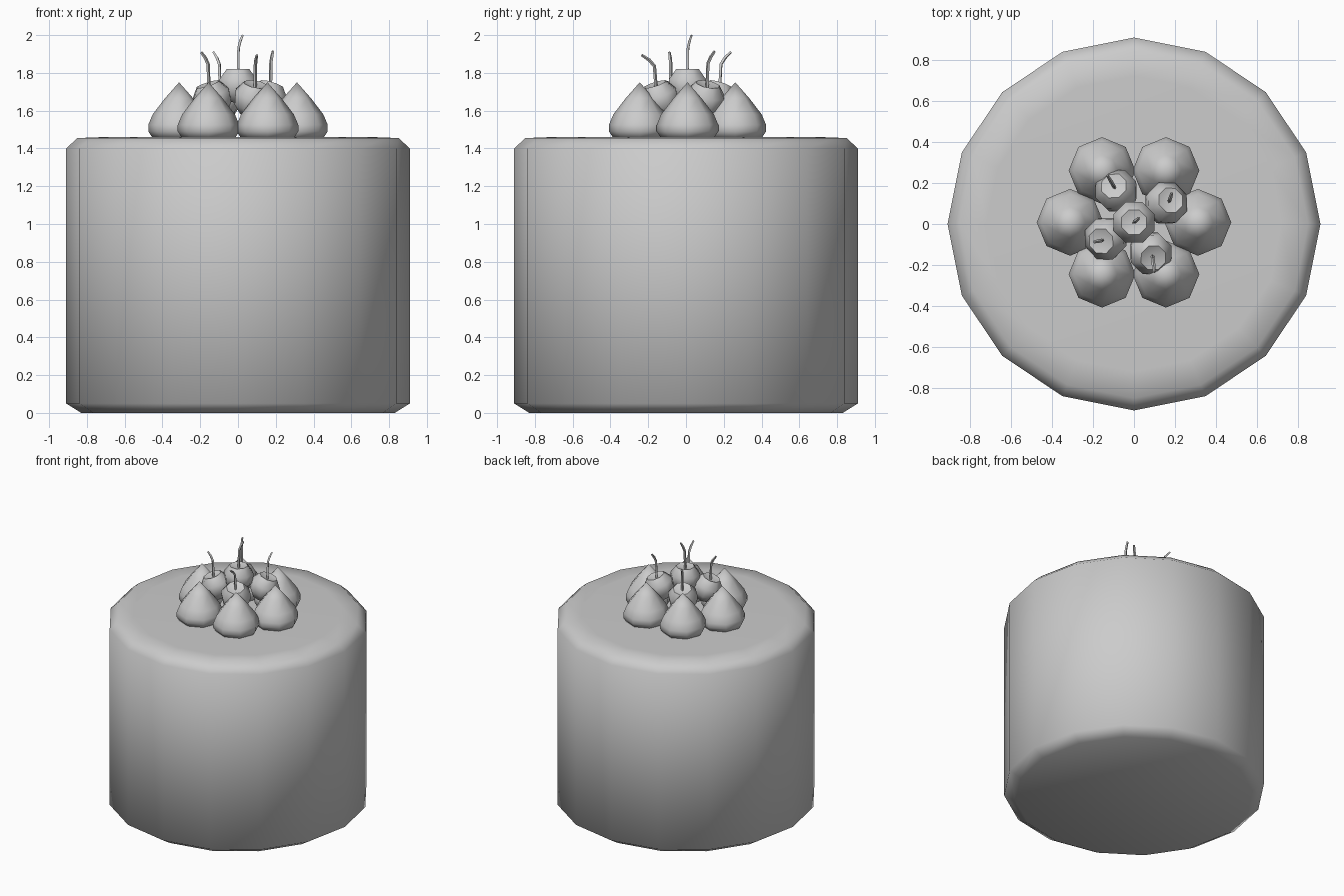
import bpy
import math
from mathutils import Vector, Matrix

cube = bpy.data.objects.get("Cube")
if cube:
    bpy.data.objects.remove(cube, do_unlink=True)

grey = bpy.data.materials.new("plain grey")
grey.use_nodes = True
COLOUR = (0.6, 0.6, 0.6, 1)
grey.diffuse_color = COLOUR
grey.node_tree.nodes["Principled BSDF"].inputs["Base Color"].default_value = COLOUR


def finish(name, data, matrix, angle):
    """Link an object, colour it and shade it smooth by angle."""
    obj = bpy.data.objects.new(name, data)
    bpy.context.collection.objects.link(obj)
    obj.matrix_world = matrix
    data.materials.append(grey)
    bpy.ops.object.select_all(action='DESELECT')
    obj.select_set(True)
    bpy.context.view_layer.objects.active = obj
    bpy.ops.object.shade_smooth_by_angle(angle=math.radians(angle))
    return obj


def lathe(name, profile, sides, matrix, angle=60, phase=0.0):
    """Spin (radius, height) points, listed from the bottom up, into a solid."""
    verts, faces, rings = [], [], []
    for r, z in profile:
        count = sides if r > 0 else 1
        rings.append([len(verts) + i for i in range(count)])
        for i in range(count):
            a = phase + math.tau * i / sides
            verts.append((r * math.cos(a), r * math.sin(a), z))
    for low, high in zip(rings, rings[1:]):
        for i in range(sides):
            j = (i + 1) % sides
            if len(low) == 1:
                faces.append((low[0], high[j], high[i]))
            elif len(high) == 1:
                faces.append((low[i], low[j], high[0]))
            else:
                faces.append((low[i], low[j], high[j], high[i]))
    if len(rings[0]) > 1:
        faces.append(rings[0][::-1])
    if len(rings[-1]) > 1:
        faces.append(rings[-1])
    mesh = bpy.data.meshes.new(name)
    mesh.from_pydata(verts, [], faces)
    return finish(name, mesh, matrix, angle)


def stem(name, base, tip):
    """Thin tapered stalk that rises straight and then bends to its tip."""
    base, tip = Vector(base), Vector(tip)
    bend = base + Vector((0, 0, 0.55 * (tip.z - base.z))) + 0.12 * (tip - base)
    curve = bpy.data.curves.new(name, 'CURVE')
    curve.dimensions = '3D'
    curve.bevel_depth = 0.009
    curve.bevel_resolution = 0
    curve.use_fill_caps = True
    spline = curve.splines.new('POLY')
    path = [base, base.lerp(bend, 0.5), bend, bend.lerp(tip, 0.4) + Vector((0, 0, 0.008)), tip]
    spline.points.add(len(path) - 1)
    for point, co in zip(spline.points, path):
        point.co = (*co, 1)
    spline.points[-1].radius = 0.75
    temp = bpy.data.objects.new(name, curve)
    bpy.context.collection.objects.link(temp)
    mesh = bpy.data.meshes.new_from_object(temp.evaluated_get(bpy.context.evaluated_depsgraph_get()))
    bpy.data.objects.remove(temp, do_unlink=True)
    mesh.materials.clear()
    return finish(name, mesh, Matrix(), 60)


# Cake body with chamfered rims
lathe("cake_body", [(0.83, 0), (0.91, 0.05), (0.91, 1.40), (0.85, 1.455), (0.72, 1.46)],
      16, Matrix())

# Ring of cream dollops
DOLLOP = [(0.14, 1.455), (0.163, 1.49), (0.163, 1.525), (0.14, 1.58), (0.075, 1.665), (0, 1.75)]
for i in range(6):
    a = math.tau * i / 6
    spot = Matrix.Translation((0.312 * math.cos(a), 0.008 + 0.292 * math.sin(a), 0))
    lathe(f"cream_dollop_{i + 1}", DOLLOP, 8, spot)

# Cherries: centre, outward tilt in degrees, stem tip
CHERRY = [(0, -0.095), (0.06, -0.085), (0.1, -0.035), (0.107, 0.03), (0.065, 0.085), (0, 0.065)]
CHERRIES = [
    ((0, 0.008, 1.735), 0, (0.025, 0.03, 2.0)),
    ((-0.085, 0.16, 1.66), 20, (-0.13, 0.238, 1.91)),
    ((0.155, 0.1, 1.66), 20, (0.185, 0.152, 1.915)),
    ((-0.135, -0.07, 1.66), 20, (-0.195, -0.088, 1.91)),
    ((0.08, -0.14, 1.66), 20, (0.1, -0.235, 1.895)),
]
for i, (centre, tilt, tip) in enumerate(CHERRIES):
    axis = Vector((-centre[1], centre[0], 0))
    turn = Matrix.Rotation(math.radians(tilt), 4, axis) if tilt else Matrix()
    pose = Matrix.Translation(centre) @ turn
    lathe(f"cherry_{i + 1}", CHERRY, 8, pose, phase=math.pi / 8)
    stem(f"cherry_stem_{i + 1}", pose @ Vector((0, 0, 0.06)), tip)
